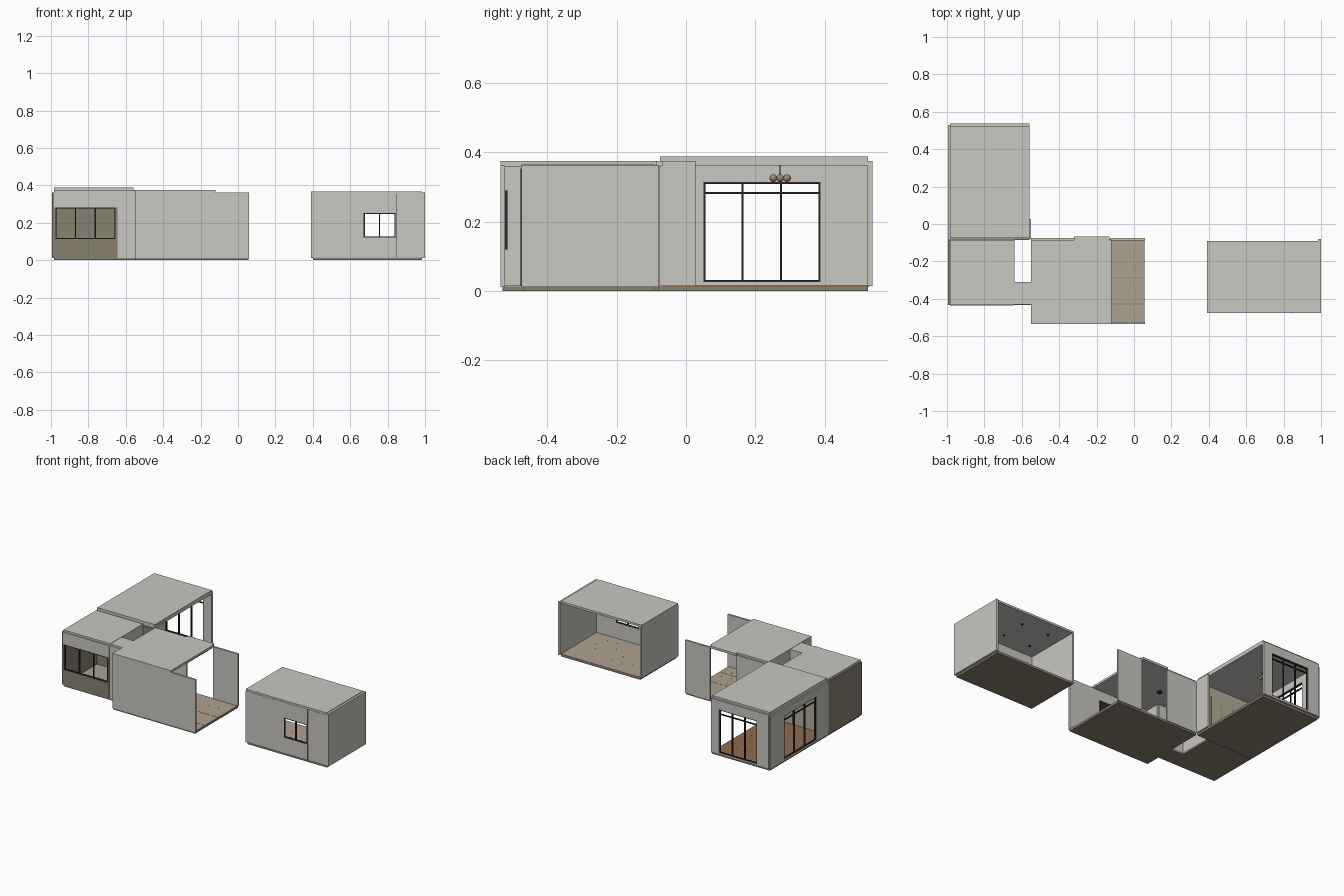
import bpy
import bmesh
from mathutils import Matrix, Vector

cube = bpy.data.objects.get("Cube")
if cube:
    bpy.data.objects.remove(cube, do_unlink=True)


def material(name, r, g, b):
    m = bpy.data.materials.new(name)
    m.use_nodes = True
    m.diffuse_color = (r, g, b, 1)
    m.node_tree.nodes["Principled BSDF"].inputs["Base Color"].default_value = (r, g, b, 1)
    return m


GREY = material("pale grey", .58, .57, .53)
BROWN = material("taupe brown", .25, .22, .165)
TAN = material("tan floor", .43, .36, .28)
WOOD = material("warm wood", .27, .15, .08)
BEIGE = material("beige panel", .46, .41, .32)
BLACK = material("black frame", .025, .025, .025)
LAMP = material("lamp bronze", .33, .24, .18)


def finish(name, bm, mat):
    mesh = bpy.data.meshes.new(name)
    bm.to_mesh(mesh)
    bm.free()
    mesh.materials.append(mat)
    obj = bpy.data.objects.new(name, mesh)
    bpy.context.collection.objects.link(obj)
    return obj


def boxes(name, mat, *spans):
    """One object from boxes, each given as x, y and z ranges."""
    bm = bmesh.new()
    for span in spans:
        lo = Vector([min(s) for s in span])
        hi = Vector([max(s) for s in span])
        place = Matrix.Translation((lo + hi) / 2) @ Matrix.Diagonal((*(hi - lo), 1))
        bmesh.ops.create_cube(bm, size=1, matrix=place)
    return finish(name, bm, mat)


def span_on(axis, along, across, up):
    return (along, across, up) if axis == "x" else (across, along, up)


def pierced_wall(name, mat, axis, along, across, up, hole, hole_up):
    """Wall running along an axis, built round a rectangular opening."""
    parts = [((along[0], hole[0]), up), ((hole[1], along[1]), up),
             (hole, (up[0], hole_up[0])), (hole, (hole_up[1], up[1]))]
    parts = [p for p in parts if p[0][1] > p[0][0] and p[1][1] > p[1][0]]
    return boxes(name, mat, *[span_on(axis, a, across, u) for a, u in parts])


def window_frame(name, axis, along, across, up, panes, transom=None):
    """Black frame with evenly spaced mullions."""
    t = .006
    bars = []
    for i in range(panes + 1):
        a = along[0] + (along[1] - along[0] - t) * i / panes
        bars.append(span_on(axis, (a, a + t), across, up))
    for z in (up[0], up[1] - t, transom):
        if z is not None:
            bars.append(span_on(axis, along, across, (z, z + t)))
    return boxes(name, BLACK, *bars)


def lathe_lights(name, mat, points, radius, depth):
    bm = bmesh.new()
    for p in points:
        bmesh.ops.create_cone(bm, cap_ends=True, segments=12, radius1=radius,
                              radius2=radius, depth=depth, matrix=Matrix.Translation(p))
    return finish(name, bm, mat)


def floor(name, mat, *areas):
    """Dark slab with a thin floor finish on top."""
    boxes(name + "_slab", BROWN, *[(x, y, (0, .012)) for x, y in areas])
    boxes(name + "_finish", mat, *[(x, y, (.012, .016)) for x, y in areas])


def plank_joints(name, x, y, step):
    """Short staggered joints between floor boards."""
    bits = []
    for i in range(int((x[1] - x[0]) / step)):
        for j in range(int((y[1] - y[0]) / step)):
            px = x[0] + step * (i + .3 + .4 * (j % 2))
            py = y[0] + step * (j + .5)
            bits.append(((px, px + .003), (py, py + .012), (.016, .0165)))
    boxes(name, BROWN, *bits)


WALL = (.012, .362)

# Back room, open on its left side
floor("back_room_floor", WOOD, ((-.985, -.56), (-.08, .525)))
plank_joints("back_room_joints", (-.96, -.58), (-.05, .5), .07)
boxes("back_room_roof", GREY, ((-.985, -.56), (-.075, .525), (.362, .388)))
GLASS = (.026, .315)
pierced_wall("back_room_side_wall", GREY, "y", (-.08, .53), (-.995, -.98), WALL, (.05, .388), GLASS)
window_frame("side_glazing", "y", (.05, .388), (-.992, -.983), GLASS, 3, .28)
pierced_wall("back_room_rear_wall", GREY, "x", (-.985, -.56), (.523, .538), (.015, .375), (-.9, -.62), GLASS)
window_frame("rear_glazing", "x", (-.9, -.62), (.526, .535), GLASS, 3, .28)
boxes("back_room_front_wall", BEIGE, ((-.98, -.56), (-.078, -.068), WALL))
boxes("back_room_front_cladding", BROWN, ((-.98, -.56), (-.085, -.078), WALL))
boxes("panel_seams", BROWN, *[((x, x + .003), (-.068, -.066), (.016, .3))
                              for x in (-.9, -.82, -.74, -.66)])
boxes("back_room_wing_panel", GREY, ((-.562, -.552), (-.08, .028), (.015, .375)))

# Hanging lamp with three globes
lathe_lights("lamp_cord", BLACK, [(-.77, .272, .348)], .0015, .03)
bm = bmesh.new()
for dy in (-.02, 0, .02):
    bmesh.ops.create_uvsphere(bm, u_segments=16, v_segments=10, radius=.011,
                              matrix=Matrix.Translation((-.77, .272 + dy, .326)))
globes = finish("lamp_globes", bm, LAMP)
globes.data.polygons.foreach_set("use_smooth", [True] * len(globes.data.polygons))

# Front room and its short corridor
floor("front_room_floor", TAN, ((-.985, -.64), (-.43, -.085)), ((-.64, -.55), (-.43, -.31)))
plank_joints("front_room_joints", (-.96, -.66), (-.41, -.1), .07)
boxes("front_room_roof", GREY, ((-.985, -.64), (-.43, -.085), (.36, .375)),
      ((-.64, -.55), (-.43, -.31), (.36, .373)))
boxes("front_room_side_wall", BROWN, ((-.995, -.98), (-.432, -.08), WALL))
pierced_wall("front_room_lower_wall", BROWN, "x", (-.985, -.645), (-.435, -.422),
             (.012, .282), (-.976, -.655), (.113, .282))
boxes("front_room_lintel", GREY, ((-.985, -.645), (-.435, -.422), (.282, .362)))
window_frame("front_room_window", "x", (-.976, -.655), (-.433, -.424), (.113, .282), 3)
boxes("corridor_walls", GREY, ((-.645, -.55), (-.432, -.422), WALL),
      ((-.65, -.55), (-.32, -.31), WALL), ((-.65, -.64), (-.31, -.085), WALL))

# Middle room, roofless at its open left end
floor("middle_room_floor", TAN, ((-.55, .055), (-.53, -.08)))
plank_joints("middle_room_joints", (-.53, .05), (-.5, -.1), .07)
boxes("middle_room_seams", BROWN, *[((-.54, .055), (y, y + .004), (.016, .0168)) for y in (-.43, -.29)])
boxes("middle_room_roof", GREY, ((-.55, -.12), (-.535, -.085), (.36, .375)),
      ((-.32, -.13), (-.085, -.068), (.36, .375)))
boxes("middle_room_front_wall", GREY, ((-.55, .06), (-.535, -.523), WALL))
boxes("middle_room_rear_wall", GREY, ((-.55, -.32), (-.087, -.075), WALL),
      ((-.125, .06), (-.087, -.075), WALL))
boxes("middle_room_side_wall", GREY, ((-.55, -.54), (-.31, -.087), WALL),
      ((-.55, -.54), (-.523, -.43), WALL))
boxes("wall_screen", BLACK, ((-.3, -.17), (-.523, -.516), (.12, .29)))
lathe_lights("middle_ceiling_light", BLACK, [(-.45, -.3, .354)], .014, .012)

# Detached room, open at the rear
floor("detached_floor", TAN, ((.4, .985), (-.47, -.09)))
plank_joints("detached_joints", (.42, .97), (-.45, -.1), .07)
boxes("detached_roof", GREY, ((.39, .985), (-.475, -.09), (.352, .366)))
boxes("detached_end_walls", GREY, ((.39, .402), (-.465, -.09), (.012, .355)),
      ((.985, 1), (-.475, -.08), (.012, .362)))
pierced_wall("detached_front_wall", GREY, "x", (.39, .985), (-.477, -.465),
             (.014, .354), (.672, .842), (.12, .252))
window_frame("detached_window", "x", (.672, .842), (-.475, -.467), (.12, .252), 2)
boxes("front_wall_joint", BLACK, ((.846, .848), (-.478, -.477), (.014, .354)))
lathe_lights("detached_spotlights", BLACK,
             [(x, y, .35) for x in (.5, .7, .9) for y in (-.37, -.2)], .007, .008)
